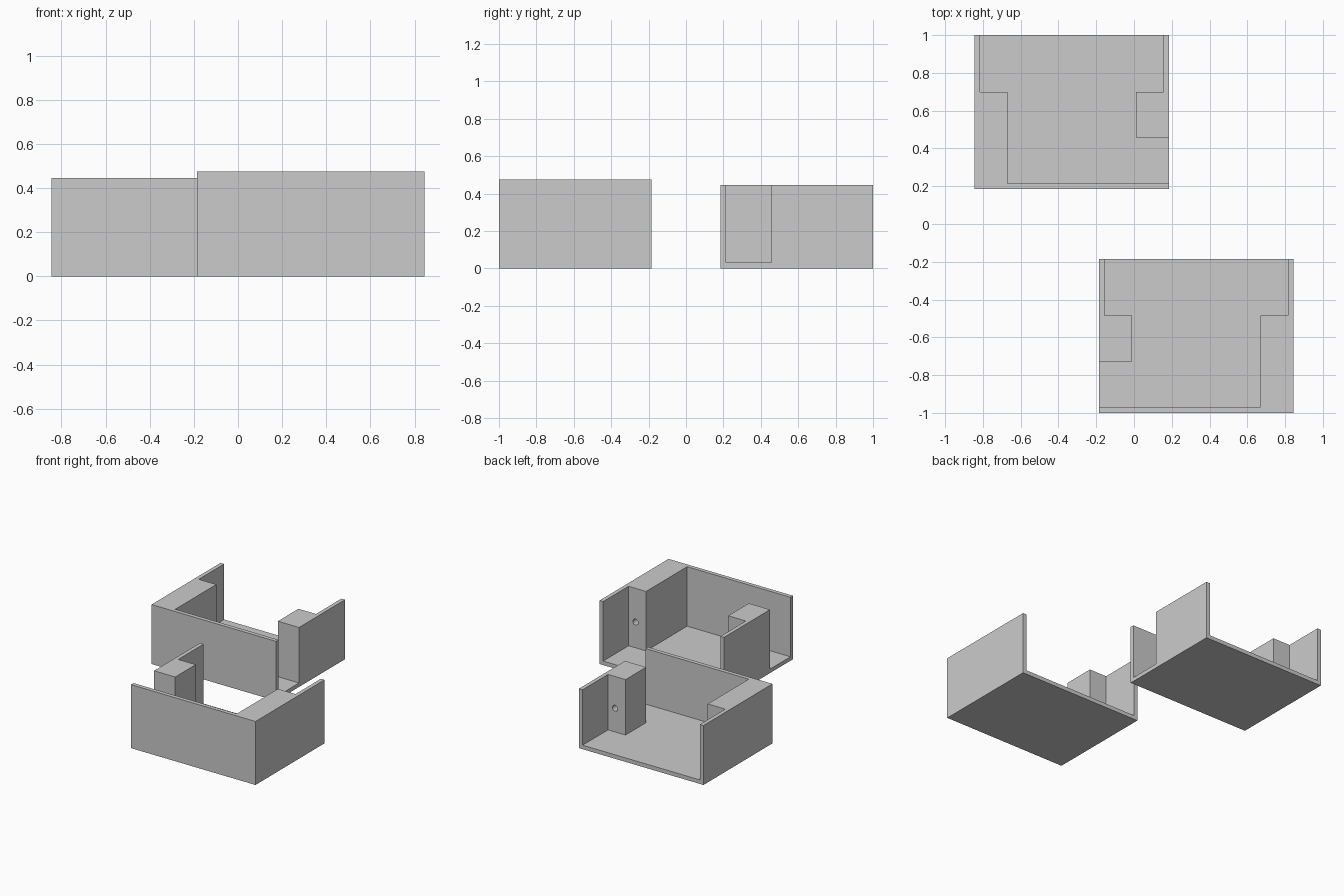
import bpy, bmesh, math
from mathutils import Matrix

if "Cube" in bpy.data.objects:
    bpy.data.objects.remove(bpy.data.objects["Cube"])

WALL = 0.03        # floor and wall thickness
W, D = 1.03, 0.815 # footprint of each shell
POST = 0.175       # width of the screw posts, measured from the outside
POST_Y = 0.515     # y of the drilled post faces, from the closed end
OPEN_Y = 0.272     # end of the side opening


def mesh_object(name, bm):
    bmesh.ops.recalc_face_normals(bm, faces=bm.faces)
    me = bpy.data.meshes.new(name)
    bm.to_mesh(me)
    bm.free()
    ob = bpy.data.objects.new(name, me)
    bpy.context.collection.objects.link(ob)
    return ob


def prism(name, outline, z0, z1):
    bm = bmesh.new()
    face = bm.faces.new([bm.verts.new((x, y, z0)) for x, y in outline])
    top = bmesh.ops.extrude_face_region(bm, geom=[face])["geom"]
    verts = [v for v in top if isinstance(v, bmesh.types.BMVert)]
    bmesh.ops.translate(bm, vec=(0, 0, z1 - z0), verts=verts)
    return mesh_object(name, bm)


def rod(name, x, y, z, radius, length):
    bm = bmesh.new()
    m = Matrix.Translation((x, y, z)) @ Matrix.Rotation(math.pi / 2, 4, 'X')
    bmesh.ops.create_cone(bm, cap_ends=True, segments=24, radius1=radius,
                          radius2=radius, depth=length, matrix=m)
    return mesh_object(name, bm)


def cut(ob, cutter):
    cutter.hide_render = True
    mod = ob.modifiers.new("cut", 'BOOLEAN')
    mod.operation = 'DIFFERENCE'
    mod.solver = 'EXACT'
    mod.object = cutter
    bpy.context.view_layer.objects.active = ob
    bpy.ops.object.modifier_apply(modifier=mod.name)
    bpy.data.objects.remove(cutter)


def shell(name, x_outer, y0, height, side):
    """Tray open at the back; side=+1 puts the side opening at +x."""
    def px(u):
        return x_outer + side * u

    body = prism(name, [(px(0), y0), (px(W), y0), (px(W), y0 + D), (px(0), y0 + D)],
                 0, height)
    # inner space, running out through the back and the side opening
    cavity = [(POST, WALL), (W + 0.1, WALL), (W + 0.1, OPEN_Y), (W - POST, OPEN_Y),
              (W - POST, POST_Y), (W - WALL, POST_Y), (W - WALL, D + 0.1),
              (WALL, D + 0.1), (WALL, POST_Y), (POST, POST_Y)]
    cut(body, prism("cavity_cutter", [(px(u), y0 + v) for u, v in cavity],
                    WALL, height + 0.1))
    # blind screw holes in the post faces
    for u in (POST / 2, W - POST / 2):
        cut(body, rod("hole_cutter", px(u), y0 + POST_Y, (height - WALL) / 2,
                      0.022, 0.3))
    return body


# rear shell, and the slightly taller mirrored front shell
shell("rear_half_shell", -0.845, 0.185, 0.445, 1)
shell("front_half_shell", 0.845, -1.0, 0.475, -1)
